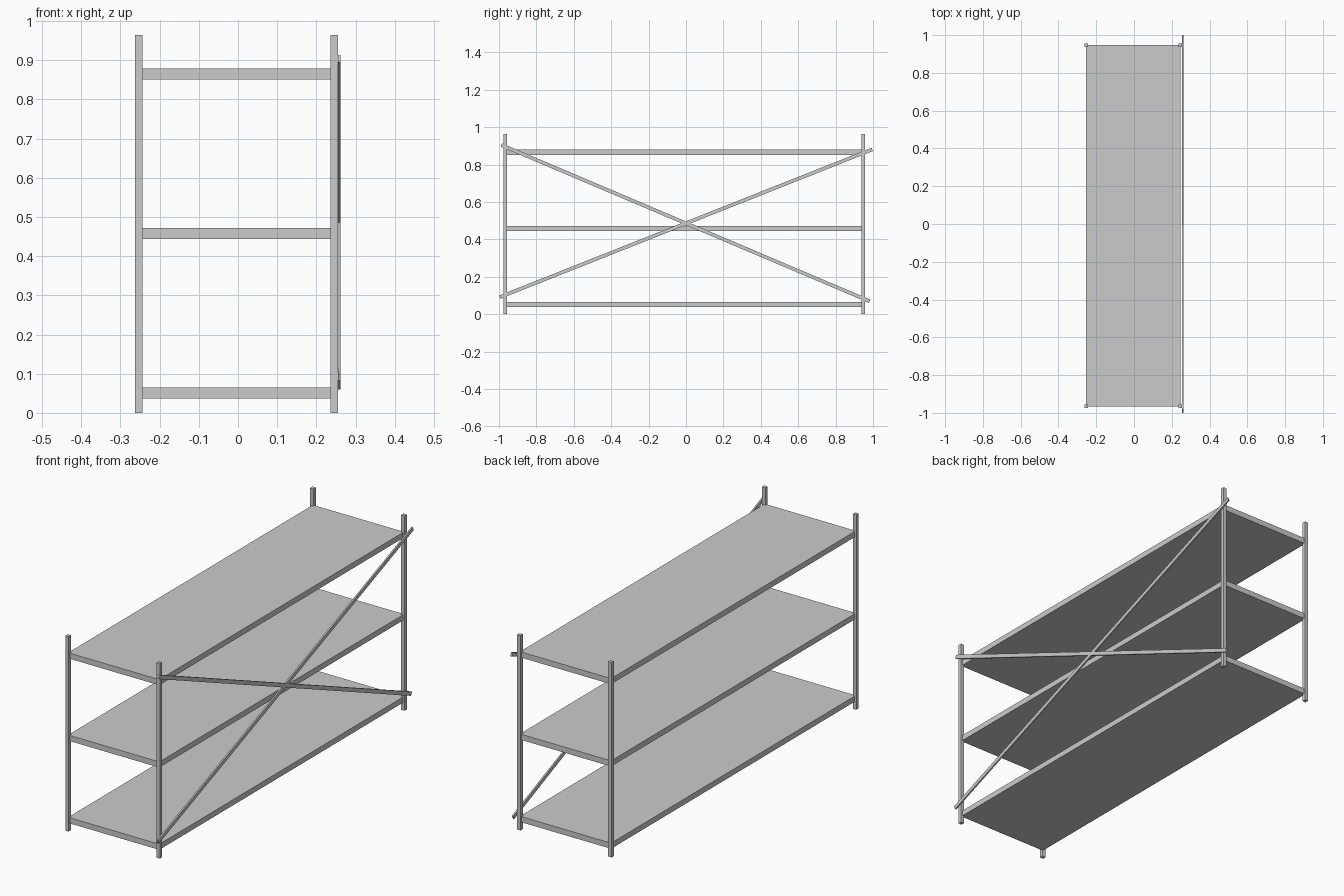
import bpy, math

if "Cube" in bpy.data.objects:
    bpy.data.objects.remove(bpy.data.objects["Cube"])

# Post centre lines; the shelf corners run into the posts
X0, X1 = -0.253, 0.2455
Y0, Y1 = -0.966, 0.947
POST = 0.0185
HEIGHT = 0.964


def box(name, centre, size, rot_x=0.0):
    bpy.ops.mesh.primitive_cube_add(size=1, location=centre)
    ob = bpy.context.object
    ob.name = name
    ob.scale = size
    bpy.ops.object.transform_apply(location=False, rotation=False, scale=True)
    ob.rotation_euler = (rot_x, 0, 0)
    return ob


def brace(name, a, b):
    # flat bar between two (y, z) end points on the right side
    dy, dz = b[0] - a[0], b[1] - a[1]
    centre = (0.2583, (a[0] + b[0]) / 2, (a[1] + b[1]) / 2)
    box(name, centre, (0.0075, math.hypot(dy, dz), 0.019), math.atan2(dz, dy))


# Corner posts
for sx, x in (("left", X0), ("right", X1)):
    for sy, y in (("front", Y0), ("back", Y1)):
        box(f"{sy}_{sx}_post", (x, y, HEIGHT / 2), (POST, POST, HEIGHT))

# Shelves
for name, z in (("bottom", 0.051), ("middle", 0.458), ("top", 0.865)):
    box(f"{name}_shelf", ((X0 + X1) / 2, (Y0 + Y1) / 2, z),
        (X1 - X0, Y1 - Y0, 0.028))

# Crossed diagonal braces
brace("rising_brace", (-0.996, 0.091), (0.996, 0.881))
brace("falling_brace", (-0.987, 0.904), (0.982, 0.069))
